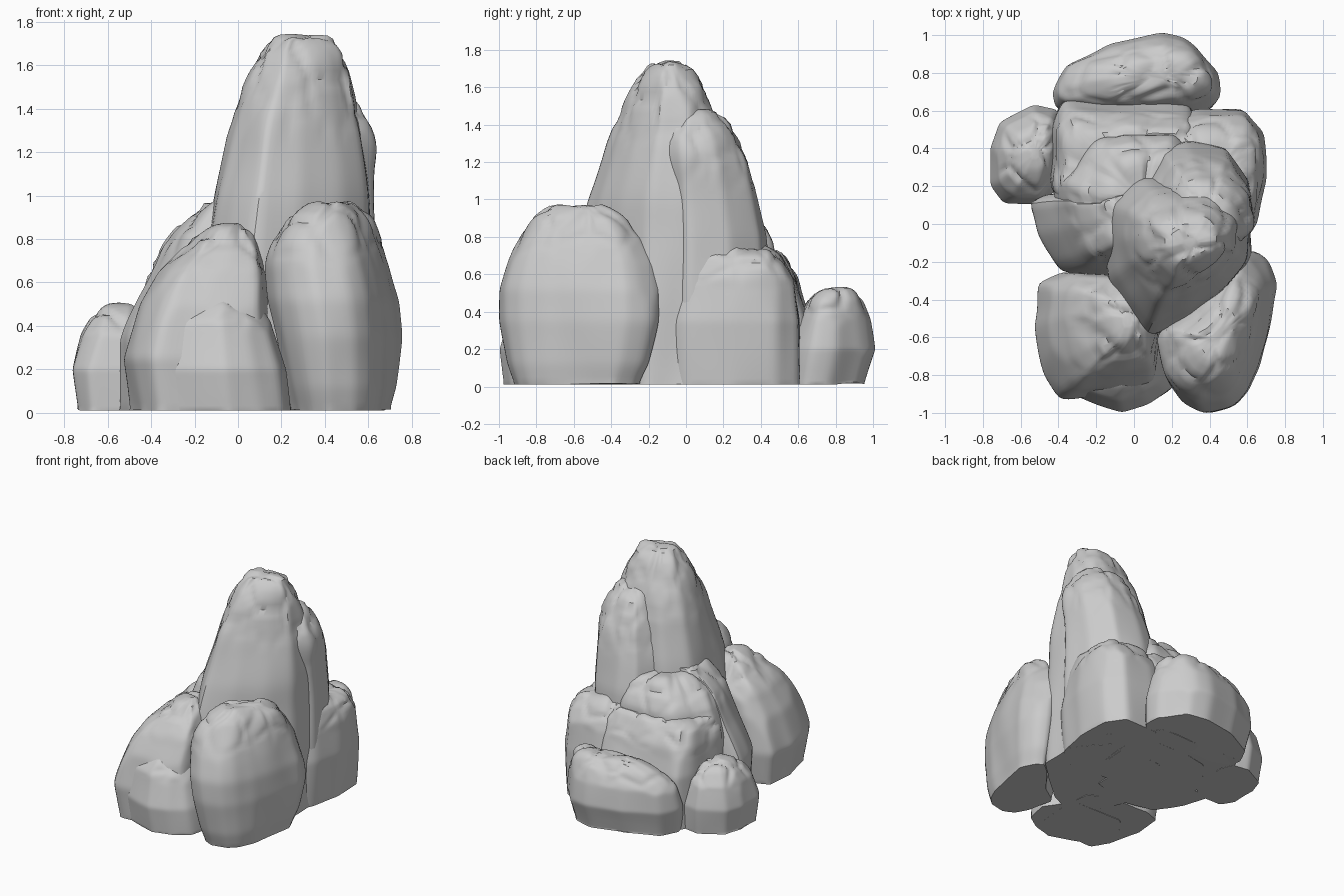
import bpy
import bmesh
import random
from math import cos, sin, radians
from mathutils import Vector, noise

cube = bpy.data.objects.get("Cube")
if cube:
    bpy.data.objects.remove(cube, do_unlink=True)

stone = bpy.data.materials.new("grey stone")
stone.use_nodes = True
GREY = (0.6, 0.6, 0.6, 1)
stone.diffuse_color = GREY
stone.node_tree.nodes["Principled BSDF"].inputs["Base Color"].default_value = GREY

AROUND, ROWS, BASE = 84, 44, 0.01


def section_at(sections, z):
    """Blend the two neighbouring (z, x0, x1, y0, y1) sections."""
    for a, b in zip(sections, sections[1:]):
        if z <= b[0]:
            t = (z - a[0]) / (b[0] - a[0])
            return [p + (q - p) * t for p, q in zip(a, b)]
    return sections[-1]


def outline(plan):
    """Even points along a ground plan, scaled to a unit square."""
    corners = [Vector(p) for p in plan]
    edges = list(zip(corners, corners[1:] + corners[:1]))
    total = sum((b - a).length for a, b in edges)
    low = Vector([min(axis) for axis in zip(*plan)])
    size = Vector([max(axis) for axis in zip(*plan)]) - low
    points = []
    for i in range(AROUND):
        walk = total * i / AROUND
        for a, b in edges:
            step = (b - a).length
            if walk <= step:
                break
            walk -= step
        p = a.lerp(b, min(walk / step, 1)) - low
        points.append((p.x / size.x, p.y / size.y))
    return points


def chisel(verts, rng, cuts, depth):
    """Cut flat facets across the flanks, in each quadrant in turn."""
    centre = sum((v.co for v in verts), Vector()) / len(verts)
    for n in range(cuts):
        a = radians(90 * n + 45 + rng.uniform(-35, 35))
        d = Vector((cos(a), sin(a), rng.uniform(0.1, 0.7))).normalized()
        reach = max(d.dot(v.co - centre) for v in verts)
        limit = reach * (1 - rng.uniform(0.4, 1) * depth)
        for v in verts:
            over = d.dot(v.co - centre) - limit
            if over > 0:
                v.co -= d * over


def weather(bm, top, seed):
    """Broad dents, and a few chips near the crown."""
    bm.normal_update()
    shift = Vector((seed * 7.3, seed * 3.1, seed * 5.7))
    moves = []
    for v in bm.verts:
        p = v.co + shift
        crown = max(0, min(1, (v.co.z / top - 0.7) * 4))
        d = noise.noise(Vector((p.x * 4, p.y * 4, p.z * 2))) * 0.02
        near = noise.voronoi(p * 5)[0]
        d += crown * (min(near[1] - near[0], 0.25) - 0.12) * 0.08
        moves.append(v.normal * d)
    for v, m in zip(bm.verts, moves):
        v.co += m
        v.co.z = max(v.co.z, BASE)


def rock(name, seed, plan, sections, cuts=8, depth=0.08):
    rng = random.Random(seed)
    bm = bmesh.new()
    top = sections[-1][0]
    points = outline(plan)
    rings = []
    for r in range(ROWS + 1):
        z, x0, x1, y0, y1 = section_at(sections, BASE + (top - BASE) * r / ROWS)
        rings.append([bm.verts.new((x0 + u * (x1 - x0), y0 + v * (y1 - y0), z))
                      for u, v in points])
    # crown closed by shrinking rings
    centre = sum((v.co for v in rings[ROWS]), Vector()) / AROUND
    for f in (0.8, 0.6, 0.4, 0.2):
        rings.append([bm.verts.new(centre.lerp(v.co, f) + Vector((0, 0, 0.01 * (1 - f))))
                      for v in rings[ROWS]])
    for lo, hi in zip(rings, rings[1:]):
        for i in range(AROUND):
            j = (i + 1) % AROUND
            bm.faces.new((lo[i], lo[j], hi[j], hi[i]))
    bm.faces.new(rings[-1])
    bm.faces.new(rings[0][::-1])
    bmesh.ops.recalc_face_normals(bm, faces=bm.faces)
    chisel(list(bm.verts), rng, cuts, depth)
    body = [v for ring in rings[1:] for v in ring]
    for _ in range(3):
        bmesh.ops.smooth_vert(bm, verts=body, factor=0.5,
                              use_axis_x=True, use_axis_y=True, use_axis_z=True)
    weather(bm, top, seed)
    mesh = bpy.data.meshes.new(name)
    bm.to_mesh(mesh)
    bm.free()
    mesh.materials.append(stone)
    obj = bpy.data.objects.new(name, mesh)
    bpy.context.collection.objects.link(obj)
    bpy.ops.object.select_all(action="DESELECT")
    obj.select_set(True)
    bpy.context.view_layer.objects.active = obj
    bpy.ops.object.shade_smooth_by_angle(angle=radians(35))


# Each rock: ground plan, then sections (height, x min, x max, y min, y max).
rock("spire", 3,
     [(-.13, -.1), (-.11, -.28), (-.04, -.42), (.07, -.58), (.27, -.5), (.45, -.36),
      (.58, -.21), (.59, .05), (.4, .27), (.03, .24), (-.12, .1)],
     [(.01, -.18, .62, -.62, .3), (.7, -.16, .62, -.6, .29), (1, -.11, .61, -.54, .26),
      (1.3, -.04, .57, -.43, .2), (1.55, .05, .52, -.32, .12), (1.66, .11, .48, -.27, .06),
      (1.73, .17, .44, -.22, 0)], depth=0.05)
rock("spire_back_shard", 5,
     [(.05, .2), (.1, -.1), (.5, -.1), (.61, 0), (.6, .21), (.48, .37), (.27, .4), (.14, .37)],
     [(.01, .02, .64, -.1, .46), (.8, .05, .63, -.1, .44), (1, .08, .62, -.1, .39),
      (1.25, .15, .62, -.1, .32), (1.4, .2, .55, -.1, .25), (1.47, .26, .5, -.05, .17)], depth=0.05)
rock("spire_left_shard", 7,
     [(-.55, .11), (-.5, -.05), (-.39, -.25), (-.1, -.29), (.15, -.2), (.15, .15), (-.3, .16), (-.46, .15)],
     [(.01, -.54, .15, -.29, .16), (.35, -.55, .15, -.28, .16), (.6, -.42, .15, -.25, .17),
      (.82, -.33, .15, -.2, .17), (.97, -.16, .12, -.12, .15)], depth=0.05)
rock("front_left_boulder", 11,
     [(-.5, -.32), (-.53, -.53), (-.47, -.79), (-.39, -.91), (-.1, -.9), (.1, -.85), (.12, -.6),
      (.1, -.35), (-.08, -.28), (-.38, -.27)],
     [(.01, -.5, .13, -.9, -.29), (.25, -.54, .13, -.93, -.26), (.5, -.46, .13, -.88, -.26),
      (.66, -.36, .12, -.8, -.28), (.78, -.23, .08, -.7, -.33), (.85, -.11, .04, -.62, -.4)])
rock("front_left_block", 13,
     [(-.46, -.7), (-.39, -.87), (-.23, -.93), (-.06, -.99), (.08, -.95), (.18, -.87), (.22, -.7),
      (.1, -.5), (-.3, -.5)],
     [(.01, -.45, .24, -.97, -.5), (.2, -.47, .22, -1, -.5), (.42, -.42, .16, -.94, -.5),
      (.5, -.32, .1, -.87, -.52), (.55, -.18, .05, -.8, -.58)], depth=0.05)
rock("front_right_boulder", 17,
     [(.1, -.6), (.16, -.82), (.24, -.93), (.35, -.98), (.51, -.94), (.59, -.87), (.66, -.74),
      (.72, -.5), (.76, -.32), (.69, -.19), (.61, -.14), (.52, -.21), (.3, -.45), (.13, -.55)],
     [(.01, .24, .71, -.92, -.24), (.12, .21, .74, -.96, -.19), (.35, .16, .77, -1, -.14),
      (.52, .12, .76, -1, -.14), (.68, .11, .71, -.96, -.17), (.8, .14, .66, -.91, -.23),
      (.9, .22, .61, -.83, -.32), (.97, .32, .54, -.73, -.45)], depth=0.05)
rock("right_boulder", 23,
     [(.2, .55), (.2, -.1), (.56, -.1), (.64, .02), (.69, .24), (.68, .48), (.59, .6), (.33, .6)],
     [(.01, .2, .67, -.12, .6), (.35, .2, .7, -.12, .61), (.58, .22, .68, -.08, .58),
      (.7, .26, .64, -.01, .5), (.745, .32, .58, .05, .43)], depth=0.05)
rock("back_middle_boulder", 29,
     [(-.44, .2), (-.3, 0), (.3, 0), (.34, .5), (.28, .64), (-.38, .66), (-.42, .55)],
     [(.01, -.44, .36, 0, .67), (.4, -.44, .35, 0, .66), (.58, -.42, .35, 0, .6),
      (.72, -.37, .32, 0, .5)], depth=0.05)
rock("back_middle_shoulder", 31,
     [(-.42, .22), (-.4, .1), (-.3, 0), (.3, 0), (.32, .34), (.22, .47), (-.06, .48), (-.23, .44)],
     [(.01, -.43, .33, 0, .5), (.55, -.43, .33, 0, .5), (.76, -.36, .31, 0, .48),
      (.86, -.28, .28, 0, .42), (.94, -.15, .22, 0, .35)], depth=0.05)
rock("back_boulder", 37,
     [(-.42, .69), (-.41, .6), (-.26, .56), (.32, .56), (.44, .66), (.44, .79), (.3, .97),
      (.14, 1), (-.13, .95), (-.35, .83)],
     [(.01, -.4, .42, .54, .96), (.2, -.43, .45, .57, 1.01), (.36, -.4, .43, .61, .98),
      (.46, -.26, .4, .66, .93), (.51, -.1, .34, .72, .88)], depth=0.05)
rock("left_boulder", 41,
     [(-.76, .4), (-.75, .21), (-.69, .12), (-.52, .12), (-.43, .21), (-.4, .5), (-.44, .6),
      (-.55, .62), (-.71, .53)],
     [(.01, -.75, -.36, .12, .61), (.2, -.77, -.36, .11, .63), (.36, -.72, -.39, .14, .6),
      (.45, -.65, -.43, .22, .53), (.49, -.59, -.46, .29, .46)], depth=0.05)
